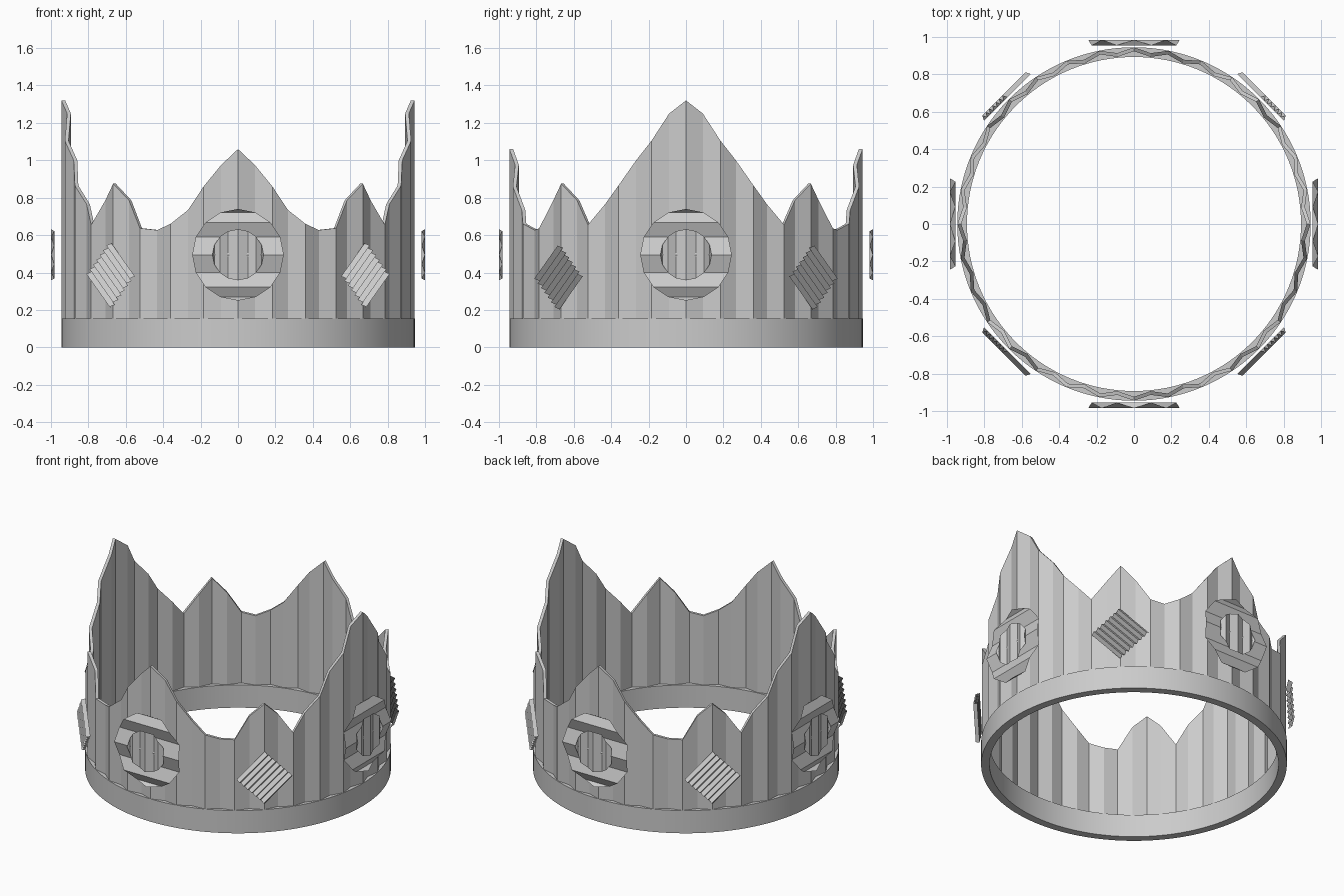
import bpy, bmesh
from math import sin, cos, pi
from mathutils import Matrix

if "Cube" in bpy.data.objects:
    bpy.data.objects.remove(bpy.data.objects["Cube"])


def make_object(name, verts, faces, smooth=False):
    bm = bmesh.new()
    vs = [bm.verts.new(v) for v in verts]
    for f in faces:
        bm.faces.new([vs[i] for i in f])
    bmesh.ops.recalc_face_normals(bm, faces=bm.faces)
    mesh = bpy.data.meshes.new(name)
    bm.to_mesh(mesh)
    bm.free()
    obj = bpy.data.objects.new(name, mesh)
    bpy.context.collection.objects.link(obj)
    if smooth:
        bpy.ops.object.select_all(action='DESELECT')
        obj.select_set(True)
        bpy.context.view_layer.objects.active = obj
        bpy.ops.object.shade_smooth_by_angle()
    return obj


def closed_band(name, n, section, smooth=False):
    """section(i) gives four (radius, z) corners; angle starts at the front."""
    verts, faces = [], []
    for i in range(n):
        a = 2 * pi * i / n
        verts += [(r * sin(a), -r * cos(a), z) for r, z in section(i)]
        j = (i + 1) % n
        for c in range(4):
            d = (c + 1) % 4
            faces.append((4*i + c, 4*j + c, 4*j + d, 4*i + d))
    return make_object(name, verts, faces, smooth)


# Smooth base hoop
closed_band("base_band", 128,
            lambda i: [(0.945, 0), (0.945, 0.155), (0.893, 0.155), (0.893, 0)], True)

# Pleated wall with pointed top; heights run from front to side, then mirror
HEIGHTS = [1.06, 0.975, 0.86, 0.735, 0.66, 0.627, 0.637, 0.785, 0.875,
           0.785, 0.655, 0.765, 0.865, 1.0, 1.105, 1.25, 1.32]


def wall_section(i):
    k = i % 32
    z = HEIGHTS[min(k, 32 - k)]
    r = 0.944 if i % 2 == 0 else 0.918
    return [(r, 0.15), (r, z), (r - 0.02, z), (r - 0.02, 0.15)]


closed_band("pleated_wall", 64, wall_section)


def place(obj, angle, z):
    """Turn a front-facing ornament around the crown."""
    obj.matrix_world = Matrix.Translation((0, 0, z)) @ Matrix.Rotation(angle, 4, 'Z')


def pleated_disc(name, radius, r_out, r_in, upright):
    """16-sided disc pleated row by row."""
    verts, faces = [], []
    for k in range(9):
        t = pi * k / 8
        row, half = radius * cos(t), max(radius * sin(t), 0.0005)
        depth = -(r_out if k % 2 == 0 else r_in)
        for s in (-half, half):
            verts.append((row, depth, s) if upright else (s, depth, row))
        if k:
            b = 2 * k
            faces.append((b - 2, b - 1, b + 1, b))
    return make_object(name, verts, faces)


def pleated_diamond(name, side, pleats, r_out, r_in, slant):
    """Square on its corner, pleated across one edge direction."""
    verts, faces = [], []
    n, c = pleats * 2, 0.5 ** 0.5
    for k in range(n + 1):
        u = side * (k / n - 0.5)
        for v in (-side / 2, side / 2):
            verts.append((slant * (v - u) * c, -(r_out if k % 2 else r_in), (u + v) * c))
        if k:
            b = 2 * k
            faces.append((b - 2, b - 1, b + 1, b))
    return make_object(name, verts, faces)


# Medallions on the four main sides, diamonds between them
for q in range(4):
    a = q * pi / 2
    place(pleated_disc(f"medallion_{q}", 0.245, 0.985, 0.955, False), a, 0.495)
    place(pleated_disc(f"medallion_centre_{q}", 0.137, 1.0, 0.982, True), a, 0.495)
    place(pleated_diamond(f"diamond_{q}", 0.25, 7, 0.983, 0.957, 1 if q % 2 == 0 else -1),
          a + pi / 4, 0.38)
